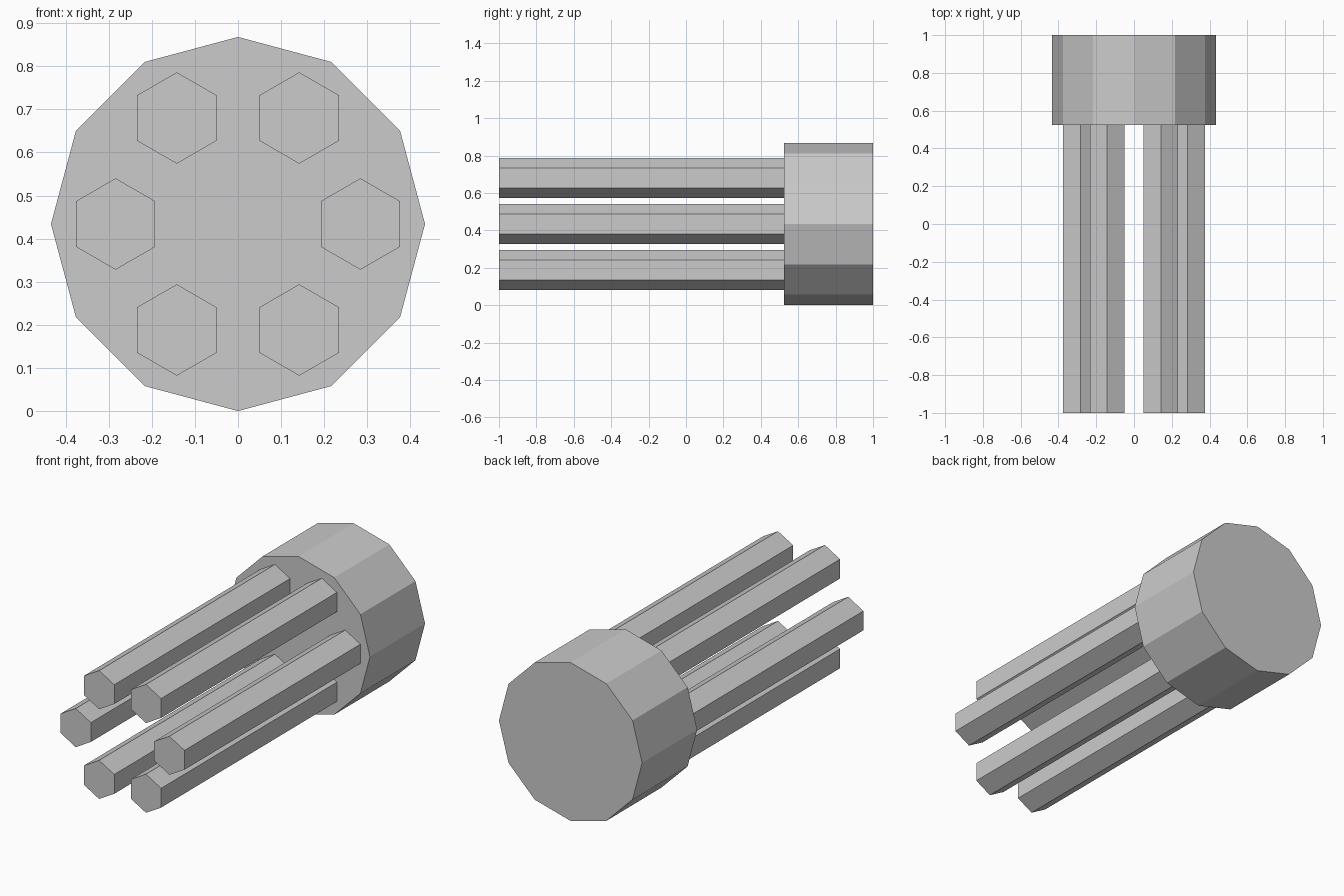
import bpy, bmesh
from math import sin, cos, tau

if "Cube" in bpy.data.objects:
    bpy.data.objects.remove(bpy.data.objects["Cube"])

CENTRE_Z = 0.434
HUB_FRONT = 0.523


def prism(name, sides, radius, x, z, y0, y1):
    """Flat-sided prism along y, with a corner pointing straight up."""
    bm = bmesh.new()
    ring = [bm.verts.new((x + radius * sin(tau * i / sides), y0,
                          z + radius * cos(tau * i / sides))) for i in range(sides)]
    face = bm.faces.new(ring)
    ext = bmesh.ops.extrude_face_region(bm, geom=[face], use_keep_orig=True)
    verts = [g for g in ext["geom"] if isinstance(g, bmesh.types.BMVert)]
    bmesh.ops.translate(bm, verts=verts, vec=(0, y1 - y0, 0))
    bmesh.ops.recalc_face_normals(bm, faces=bm.faces)
    mesh = bpy.data.meshes.new(name)
    bm.to_mesh(mesh)
    bm.free()
    obj = bpy.data.objects.new(name, mesh)
    bpy.context.collection.objects.link(obj)
    return obj


# Twelve-sided rear hub
prism("rear_hub", 12, 0.434, 0, CENTRE_Z, HUB_FRONT, 1.0)

# Ring of six hexagonal barrels
for i in range(6):
    a = tau * i / 6
    prism(f"barrel_{i + 1}", 6, 0.106, 0.284 * cos(a),
          CENTRE_Z + 0.284 * sin(a), -1.0, HUB_FRONT)
